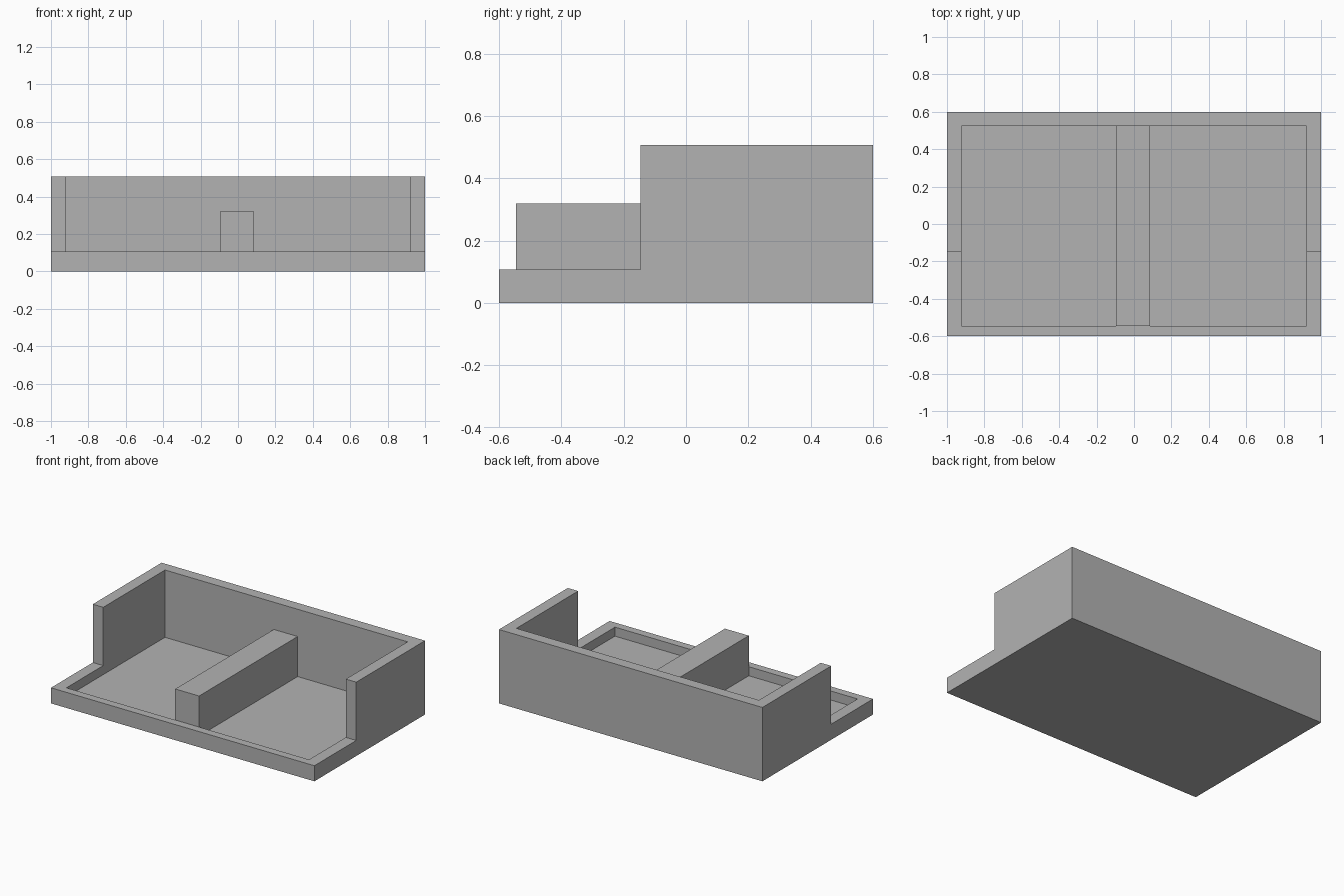
import bpy
import bmesh
from mathutils import Vector

cube = bpy.data.objects.get("Cube")
if cube:
    bpy.data.objects.remove(cube, do_unlink=True)

grey = bpy.data.materials.new("plain_grey")
grey.use_nodes = True
colour = (0.45, 0.45, 0.45, 1)
grey.diffuse_color = colour
grey.node_tree.nodes["Principled BSDF"].inputs["Base Color"].default_value = colour

LENGTH, DEPTH = 2.0, 1.2
LIP_Z, WALL_Z, FLOOR_Z = 0.107, 0.507, 0.045
STEP_Y = -0.146
POCKET_X, POCKET_FRONT, POCKET_BACK = 0.921, -0.545, 0.524


def extrude_profile(name, profile, x0, x1):
    """Extrude a (y, z) outline along x."""
    bm = bmesh.new()
    face = bm.faces.new([bm.verts.new((x0, y, z)) for y, z in profile])
    result = bmesh.ops.extrude_face_region(bm, geom=[face])
    moved = [v for v in result["geom"] if isinstance(v, bmesh.types.BMVert)]
    bmesh.ops.translate(bm, verts=moved, vec=Vector((x1 - x0, 0, 0)))
    bmesh.ops.recalc_face_normals(bm, faces=bm.faces)
    mesh = bpy.data.meshes.new(name)
    bm.to_mesh(mesh)
    bm.free()
    mesh.materials.append(grey)
    obj = bpy.data.objects.new(name, mesh)
    bpy.context.collection.objects.link(obj)
    return obj


def box(name, x0, x1, y0, y1, z0, z1):
    return extrude_profile(name, [(y0, z0), (y1, z0), (y1, z1), (y0, z1)], x0, x1)


# Tray body: stepped side outline with a low front and tall back
front, back = -DEPTH / 2, DEPTH / 2
tray = extrude_profile("tray_body", [
    (front, 0), (back, 0), (back, WALL_Z),
    (STEP_Y, WALL_Z), (STEP_Y, LIP_Z), (front, LIP_Z),
], -LENGTH / 2, LENGTH / 2)

# Hollow out the inside, leaving floor, walls and front lip
cutter = box("pocket_cutter", -POCKET_X, POCKET_X,
             POCKET_FRONT, POCKET_BACK, FLOOR_Z, WALL_Z + 0.2)
cutter.hide_render = True
cut = tray.modifiers.new("pocket", 'BOOLEAN')
cut.operation = 'DIFFERENCE'
cut.solver = 'EXACT'
cut.object = cutter
bpy.context.view_layer.objects.active = tray
bpy.ops.object.modifier_apply(modifier=cut.name)
bpy.data.objects.remove(cutter, do_unlink=True)

# Divider running from the front lip to the back wall
box("centre_divider", -0.095, 0.086, POCKET_FRONT, POCKET_BACK, FLOOR_Z, 0.32)
